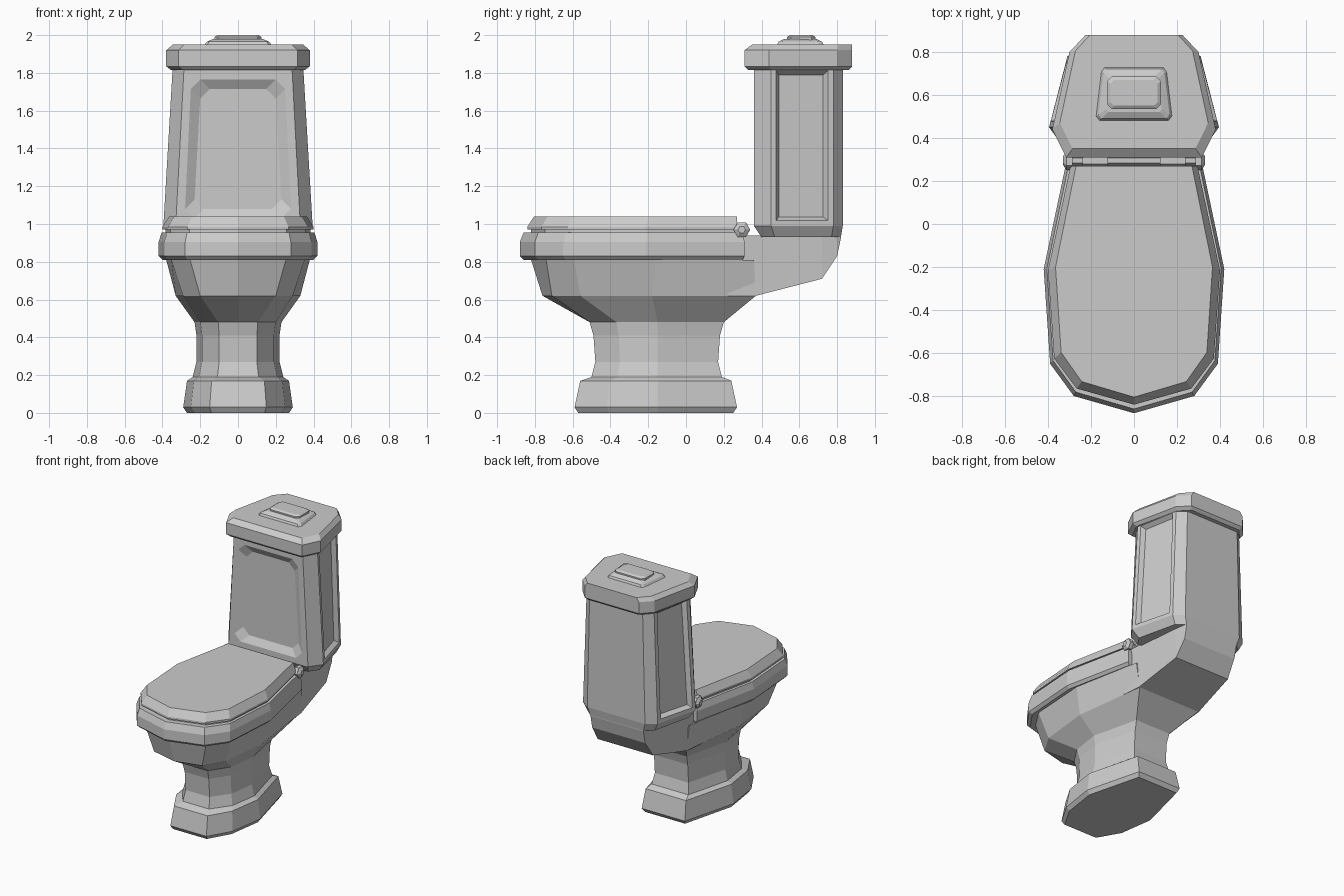
import bpy, bmesh
from math import pi
from mathutils import Matrix

cube = bpy.data.objects.get("Cube")
if cube:
    bpy.data.objects.remove(cube, do_unlink=True)

ceramic = bpy.data.materials.new("grey ceramic")
ceramic.use_nodes = True
GREY = (0.6, 0.6, 0.6, 1)
ceramic.diffuse_color = GREY
ceramic.node_tree.nodes["Principled BSDF"].inputs["Base Color"].default_value = GREY


def finish(name, bm):
    bmesh.ops.recalc_face_normals(bm, faces=bm.faces)
    mesh = bpy.data.meshes.new(name)
    bm.to_mesh(mesh)
    bm.free()
    mesh.materials.append(ceramic)
    obj = bpy.data.objects.new(name, mesh)
    bpy.context.collection.objects.link(obj)
    return obj


def loft(rings):
    """Bridge closed rings of 3D points and cap both ends."""
    bm = bmesh.new()
    loops = [[bm.verts.new(p) for p in ring] for ring in rings]
    for a, b in zip(loops, loops[1:]):
        for i in range(len(a)):
            j = (i + 1) % len(a)
            bm.faces.new((a[i], a[j], b[j], b[i]))
    bm.faces.new(loops[0])
    bm.faces.new(loops[-1])
    bmesh.ops.recalc_face_normals(bm, faces=bm.faces)
    return bm


def mirrored(half, z):
    """Full outline at height z from its +x half, front to back."""
    other = [(-x, y) for x, y in reversed(half) if x > 0]
    return [(x, y, z) for x, y in half + other]


def stretch(half, width, front, back):
    """Rescale a half outline to a given half width and depth range."""
    w = max(x for x, y in half)
    lo = min(y for x, y in half)
    hi = max(y for x, y in half)
    return [(x * width / w, front + (y - lo) * (back - front) / (hi - lo))
            for x, y in half]


# Pedestal foot and column
foot = [(0, -0.59), (0.15, -0.59), (0.25, -0.42), (0.29, -0.15), (0.18, 0.27)]
column = [(0, -0.48), (0.1, -0.48), (0.19, -0.35), (0.22, -0.15), (0.14, 0.17)]
bowl = [(0, -0.76), (0.2, -0.71), (0.29, -0.56), (0.33, -0.18), (0.26, 0.37)]
rim = [(0, -0.88), (0.28, -0.8), (0.39, -0.65), (0.42, -0.21), (0.31, 0.31)]
levels = [(foot, 0.27, -0.57, 0.25, 0), (foot, 0.29, -0.59, 0.27, 0.03),
          (foot, 0.27, -0.56, 0.24, 0.17), (column, 0.24, -0.5, 0.19, 0.19),
          (column, 0.22, -0.48, 0.17, 0.27), (column, 0.22, -0.49, 0.18, 0.41),
          (column, 0.23, -0.51, 0.2, 0.48), (bowl, 0.33, -0.76, 0.37, 0.62),
          (rim, 0.38, -0.82, 0.36, 0.81)]
finish("pedestal_bowl", loft([mirrored(stretch(h, w, f, b), z)
                              for h, w, f, b, z in levels]))

# Rim band, then seat and closed lid stacked above it
for name, steps in {
    "bowl_rim": [(0.4, -0.86, 0.3, 0.81), (0.42, -0.88, 0.31, 0.83),
                 (0.42, -0.88, 0.31, 0.905), (0.405, -0.86, 0.3, 0.955)],
    "seat": [(0.385, -0.82, 0.27, 0.95), (0.385, -0.82, 0.27, 0.98)],
    "seat_lid": [(0.4, -0.84, 0.27, 0.97), (0.4, -0.84, 0.27, 0.985),
                 (0.365, -0.805, 0.27, 1.04)],
}.items():
    finish(name, loft([mirrored(stretch(rim, w, f, b), z) for w, f, b, z in steps]))

# Ledge that carries the tank
stations = [(0.22, 0.62, 0.28), (0.37, 0.62, 0.265), (0.72, 0.71, 0.23),
            (0.8, 0.83, 0.22), (0.82, 0.925, 0.22)]
finish("tank_ledge", loft([[(w, y, low), (-w, y, low), (-w - 0.01, y, 0.94),
                            (w + 0.01, y, 0.94)] for y, low, w in stations]))

# Tank body with a recessed panel on each side
tank_bottom = [(0.3, 0.4), (0.35, 0.47), (0.28, 0.77), (0.22, 0.82)]
tank_low = [(0.33, 0.36), (0.395, 0.45), (0.31, 0.78), (0.24, 0.83)]
tank_top = [(0.285, 0.36), (0.345, 0.45), (0.28, 0.78), (0.22, 0.83)]
bm = loft([mirrored(tank_bottom, 0.93), mirrored(tank_low, 0.99),
           mirrored(tank_top, 1.84)])
bm.normal_update()
sides = [f for f in bm.faces if abs(f.normal.x) > 0.9 and f.calc_area() > 0.2]
bmesh.ops.inset_individual(bm, faces=sides, thickness=0.04)
bmesh.ops.inset_individual(bm, faces=sides, thickness=0.03, depth=-0.03)
tank = finish("tank", bm)


# Recessed front panel with clipped corners
def panel(y, inset):
    low, high, cut = 1.03 + inset, 1.765 - inset, 0.05
    wide, narrow = 0.28 - inset, 0.25 - inset
    half = [(wide - cut, low), (wide, low + cut),
            (narrow, high - cut), (narrow - cut, high)]
    return [(x, y, z) for x, z in half + [(-x, z) for x, z in reversed(half)]]


cutter = finish("panel_cutter", loft([panel(0.33, -0.03), panel(0.36, 0),
                                      panel(0.39, 0.05)]))
cut = tank.modifiers.new("front_panel", "BOOLEAN")
cut.operation = "DIFFERENCE"
cut.solver = "EXACT"
cut.object = cutter
bpy.context.view_layer.objects.active = tank
bpy.ops.object.modifier_apply(modifier=cut.name)
bpy.data.objects.remove(cutter, do_unlink=True)

# Tank lid
lid = [(0.315, 0.31), (0.38, 0.44), (0.3, 0.8), (0.225, 0.88)]
finish("tank_lid", loft([mirrored(stretch(lid, w, f, b), z) for w, f, b, z in [
    (0.355, 0.33, 0.86, 1.815), (0.38, 0.31, 0.88, 1.835),
    (0.38, 0.31, 0.88, 1.92), (0.345, 0.35, 0.88, 1.95)]]))

# Flush plate and button
plate = [(0.165, 0.48), (0.18, 0.5), (0.155, 0.71), (0.14, 0.73)]
finish("flush_plate", loft([mirrored(stretch(plate, w, f, b), z) for w, f, b, z in [
    (0.18, 0.48, 0.73, 1.945), (0.165, 0.49, 0.72, 1.965), (0.13, 0.52, 0.69, 1.98)]]))
button = [(0.1, 0.54), (0.12, 0.56), (0.12, 0.66), (0.1, 0.68)]
finish("flush_button", loft([mirrored(stretch(button, w, f, b), z) for w, f, b, z in [
    (0.125, 0.535, 0.685, 1.97), (0.125, 0.535, 0.685, 1.99), (0.11, 0.55, 0.67, 2.0)]]))


# Hinge bar, barrels and faceted end knobs
def hinge_piece(name, x, length, radius, tip):
    bm = bmesh.new()
    bmesh.ops.create_cone(bm, cap_ends=True, segments=6, radius1=radius,
                          radius2=tip, depth=length,
                          matrix=Matrix.Translation((x, 0.295, 0.97))
                          @ Matrix.Rotation(pi / 2, 4, "Y"))
    finish(name, bm)


hinge_piece("hinge_bar", 0, 0.62, 0.022, 0.022)
for label, s in (("left", 1), ("right", -1)):
    hinge_piece(label + "_hinge_barrel", s * 0.18, 0.12, 0.034, 0.034)
    hinge_piece(label + "_hinge_knob", s * 0.3, 0.03, 0.045, 0.045)
    hinge_piece(label + "_hinge_tip", s * 0.322, 0.016,
                *((0.045, 0.02) if s > 0 else (0.02, 0.045)))
